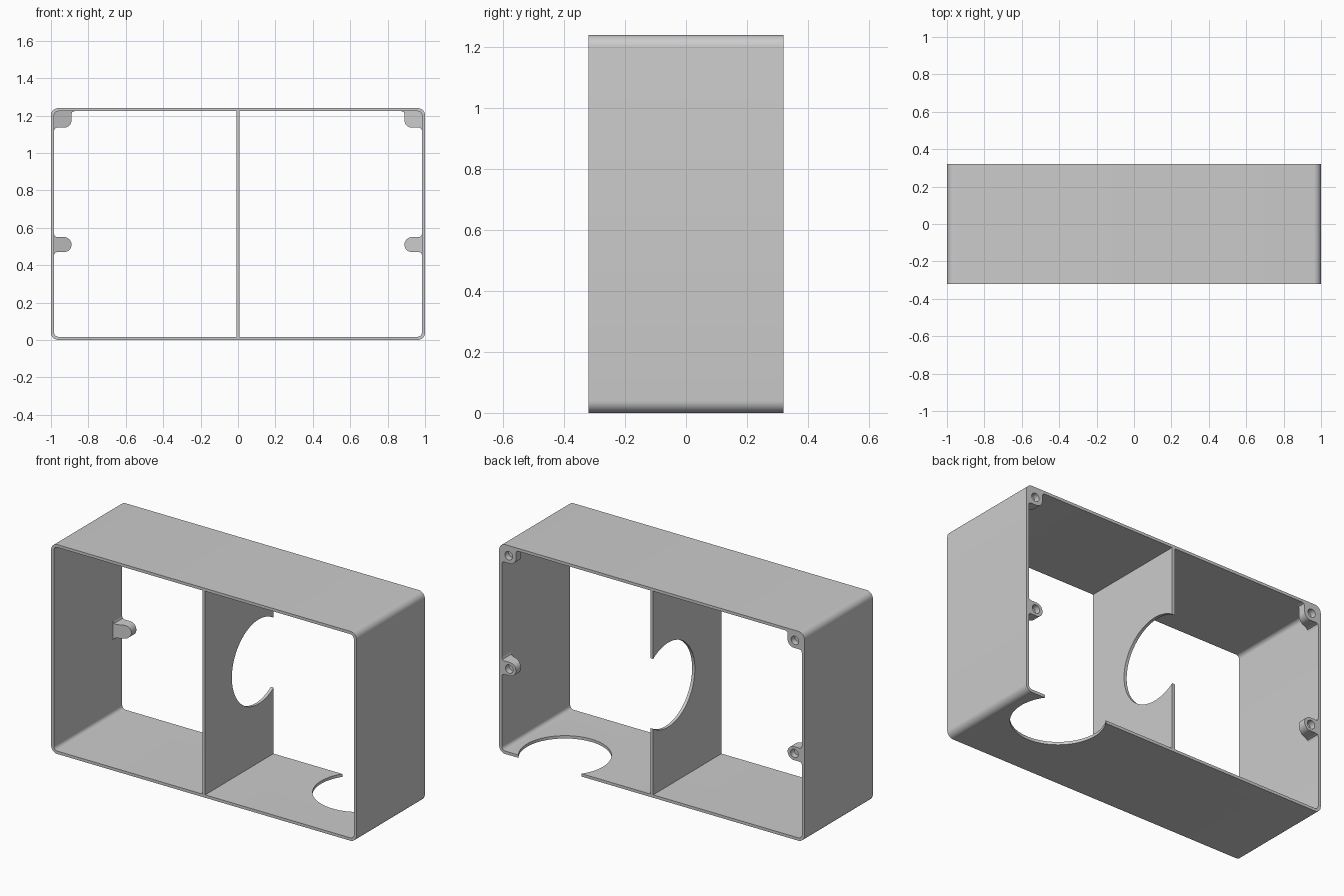
import bpy, bmesh
from math import pi, cos, sin, acos

if "Cube" in bpy.data.objects:
    bpy.data.objects.remove(bpy.data.objects["Cube"])

D = 0.32        # half depth
H = 1.24        # height
T = 0.017       # wall thickness


def arc(cx, cy, r, a0, a1, n):
    return [(cx + r * cos(a0 + (a1 - a0) * i / n),
             cy + r * sin(a0 + (a1 - a0) * i / n)) for i in range(n + 1)]


def finish(name, bm):
    bmesh.ops.recalc_face_normals(bm, faces=bm.faces)
    me = bpy.data.meshes.new(name)
    bm.to_mesh(me)
    bm.free()
    ob = bpy.data.objects.new(name, me)
    bpy.context.collection.objects.link(ob)
    return ob


def activate(ob):
    bpy.ops.object.select_all(action='DESELECT')
    ob.select_set(True)
    bpy.context.view_layer.objects.active = ob


def smooth(ob):
    activate(ob)
    bpy.ops.object.shade_smooth_by_angle(angle=0.6)


def prism(name, outline, place):
    """Extrude a 2D outline; place(u, v, t) maps each end (t = 0 or 1) to 3D."""
    bm = bmesh.new()
    a, b = [[bm.verts.new(place(u, v, t)) for u, v in outline] for t in (0, 1)]
    bm.faces.new(a)
    bm.faces.new(b)
    n = len(outline)
    for i in range(n):
        j = (i + 1) % n
        bm.faces.new((a[i], a[j], b[j], b[i]))
    return finish(name, bm)


def cut(ob, cutter):
    mod = ob.modifiers.new("cut", 'BOOLEAN')
    mod.operation = 'DIFFERENCE'
    mod.solver = 'EXACT'
    mod.object = cutter
    activate(ob)
    bpy.ops.object.modifier_apply(modifier=mod.name)
    bpy.data.objects.remove(cutter, do_unlink=True)


def rounded_rect(inset, r, n=8):
    x, z0, z1 = 1 - inset - r, inset + r, H - inset - r
    pts = []
    for k, (cx, cz) in enumerate(((x, z1), (-x, z1), (-x, z0), (x, z0))):
        pts += arc(cx, cz, r, k * pi / 2, (k + 1) * pi / 2, n)
    return pts


# outer frame: a rounded tube open at front and back
bm = bmesh.new()
loops = [[bm.verts.new((x, y, z)) for x, z in rounded_rect(inset, r)]
         for inset, r, y in ((0, 0.04, -D), (0, 0.04, D),
                             (T, 0.023, D), (T, 0.023, -D))]
for k in range(4):
    a, b = loops[k], loops[(k + 1) % 4]
    for i in range(len(a)):
        j = (i + 1) % len(a)
        bm.faces.new((a[i], a[j], b[j], b[i]))
frame = finish("outer_frame", bm)

# round notch in the floor, open to the back edge
cut(frame, prism("floor_cutter", arc(0.667, 0.18, 0.25, 0, 2 * pi, 72)[:-1],
                 lambda u, v, t: (u, v, -0.1 + 0.2 * t)))
smooth(frame)

# central divider with the same notch
a = acos((D - 0.18) / 0.25)
outline = [(-D, T - 0.001), (D, T - 0.001)]
outline += arc(0.18, 0.615, 0.25, -a, a - 2 * pi, 56)
outline += [(D, H - T + 0.001), (-D, H - T + 0.001)]
smooth(prism("divider", outline, lambda u, v, t: (-0.009 + 0.018 * t, u, v)))

# screw bosses along the back edge, fronts sloping away from the wall
W = 0.986       # boss root, just inside the side wall
F = 1 - T       # inner face of the side wall
side = [(W, 0.455), (F, 0.455), (F - 0.004, 0.466), (F - 0.015, 0.47)]
side += arc(0.93, 0.51, 0.04, -pi / 2, -3 * pi / 2, 16)
side += [(F - 0.015, 0.55), (F - 0.004, 0.554), (F, 0.565), (W, 0.565)]
corner = [(W, 1.226), (W, 1.12), (F, 1.12), (F - 0.004, 1.131), (F - 0.015, 1.135)]
corner += arc(0.93, 1.175, 0.04, -pi / 2, -pi, 8)
corner += [(0.89, 1.208), (0.886, 1.219), (0.875, 1.223), (0.875, 1.226)]

for s, label in ((-1, "left"), (1, "right")):
    for kind, prof, cx, cz in (("side", side, 0.934, 0.51),
                               ("corner", corner, 0.938, 1.18)):
        boss = prism(f"{label}_{kind}_screw_boss", prof,
                     lambda u, v, t: (s * u, D if t else 0.235 + 0.4 * (W - u), v))
        # blind screw hole
        cut(boss, prism("hole_cutter", arc(cx, cz, 0.025, 0, 2 * pi, 24)[:-1],
                        lambda u, v, t: (s * u, D - 0.035 + 0.1 * t, v)))
        smooth(boss)
